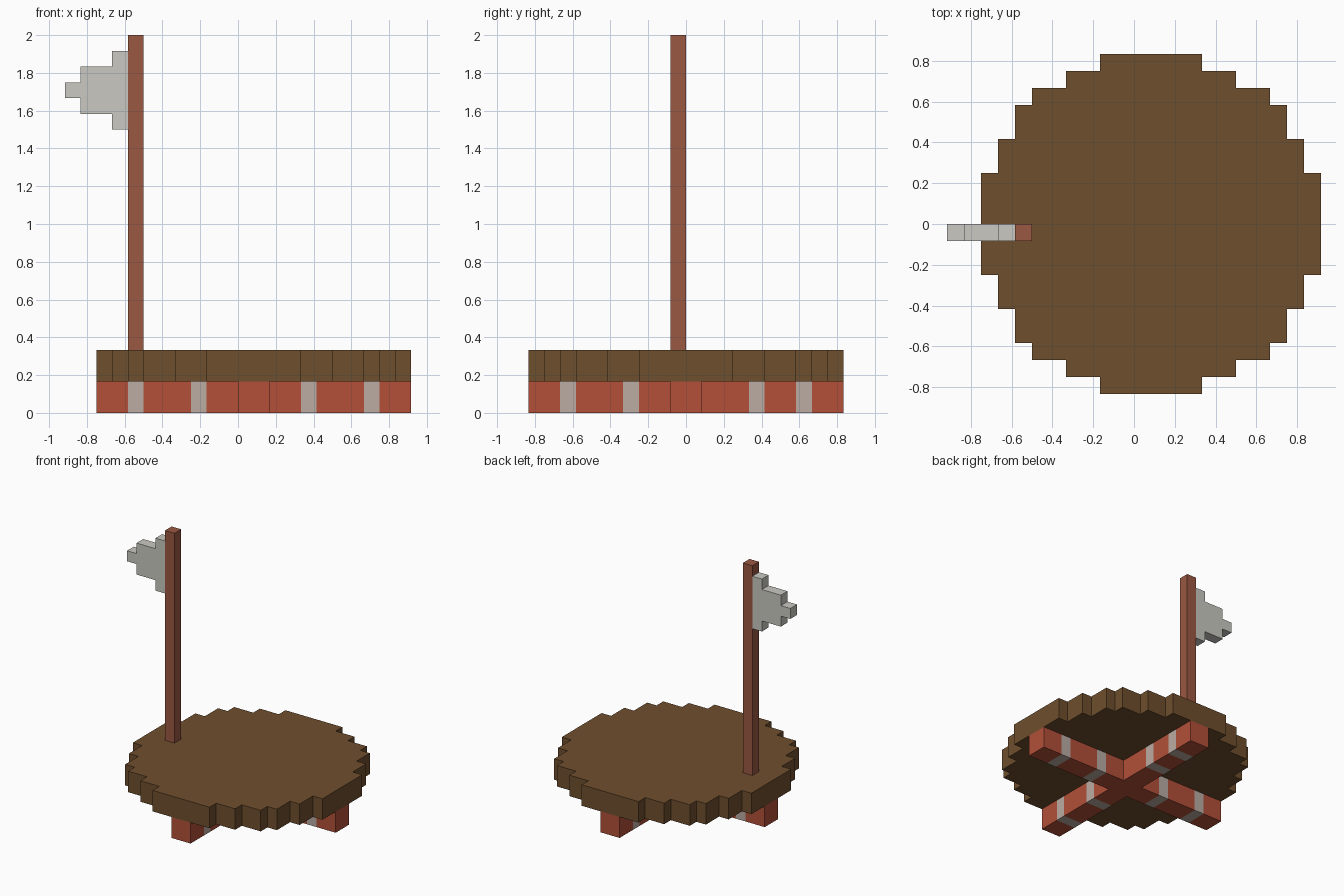
import bpy, bmesh
from mathutils import Vector

if "Cube" in bpy.data.objects:
    bpy.data.objects.remove(bpy.data.objects["Cube"])

U = 1 / 12  # block size


def linear(c):
    c /= 255
    return c / 12.92 if c <= 0.04045 else ((c + 0.055) / 1.055) ** 2.4


def material(name, *rgb):
    m = bpy.data.materials.new(name)
    m.diffuse_color = (*[linear(c) for c in rgb], 1)
    m.use_nodes = True
    m.node_tree.nodes["Principled BSDF"].inputs["Base Color"].default_value = m.diffuse_color
    return m


brown = material("brown", 110, 78, 45)
red = material("red", 178, 80, 57)
stripe_grey = material("warm grey", 187, 172, 164)
wood = material("reddish wood", 155, 88, 66)
cloth = material("pale grey", 202, 201, 194)


def prism(points, offset):
    """Extrude a closed outline (in block units) along offset."""
    bm = bmesh.new()
    face = bm.faces.new([bm.verts.new(Vector(p) * U) for p in points])
    out = bmesh.ops.extrude_face_region(bm, geom=[face], use_keep_orig=True)
    verts = [g for g in out["geom"] if isinstance(g, bmesh.types.BMVert)]
    bmesh.ops.translate(bm, verts=verts, vec=Vector(offset) * U)
    bmesh.ops.recalc_face_normals(bm, faces=bm.faces)
    return bm


def finish(name, bm, *mats):
    me = bpy.data.meshes.new(name)
    bm.to_mesh(me)
    bm.free()
    for m in mats:
        me.materials.append(m)
    bpy.context.collection.objects.link(bpy.data.objects.new(name, me))


def four_way(q):
    """Mirror a quarter outline into all four quadrants."""
    return (q + [(-x, y) for x, y in reversed(q)]
            + [(-x, -y) for x, y in q] + [(x, -y) for x, y in reversed(q)])


# Stepped round deck
steps = [(10, 3), (9, 3), (9, 5), (8, 5), (8, 7), (7, 7),
         (7, 8), (5, 8), (5, 9), (3, 9), (3, 10)]
finish("deck", prism([(x + 1, y, 2) for x, y in four_way(steps)], (0, 0, 2)), brown)

# Crossed floats under the deck, cut into red and grey bands
cross = four_way([(10, 1), (1, 1), (1, 10)])
bm = prism([(x + 1, y, 0) for x, y in cross], (0, 0, 2))
bands = {0: (-7, -3, 4, 8), 1: (-8, -4, 4, 7)}
for axis, starts in bands.items():
    normal = Vector((1 - axis, axis, 0))
    for s in starts:
        for edge in (s, s + 1):
            bmesh.ops.bisect_plane(bm, geom=bm.verts[:] + bm.edges[:] + bm.faces[:],
                                   plane_co=normal * edge * U, plane_no=normal, dist=1e-5)
for f in bm.faces:
    c = f.calc_center_median() / U
    f.material_index = int(any(s + 0.1 < c[a] < s + 0.9
                               for a, starts in bands.items() for s in starts
                               if abs(c[1 - a] - a) < 1.1))
finish("cross_floats", bm, red, stripe_grey)

# Mast
finish("mast", prism([(-7, -1, 4), (-6, -1, 4), (-6, 0, 4), (-7, 0, 4)], (0, 0, 20)), wood)

# Stepped pennant
pennant = [(-7, 18), (-8, 18), (-8, 19), (-10, 19), (-10, 20), (-11, 20),
           (-11, 21), (-10, 21), (-10, 22), (-8, 22), (-8, 23), (-7, 23)]
finish("pennant", prism([(x, -1, z) for x, z in pennant], (0, 1, 0)), cloth)
